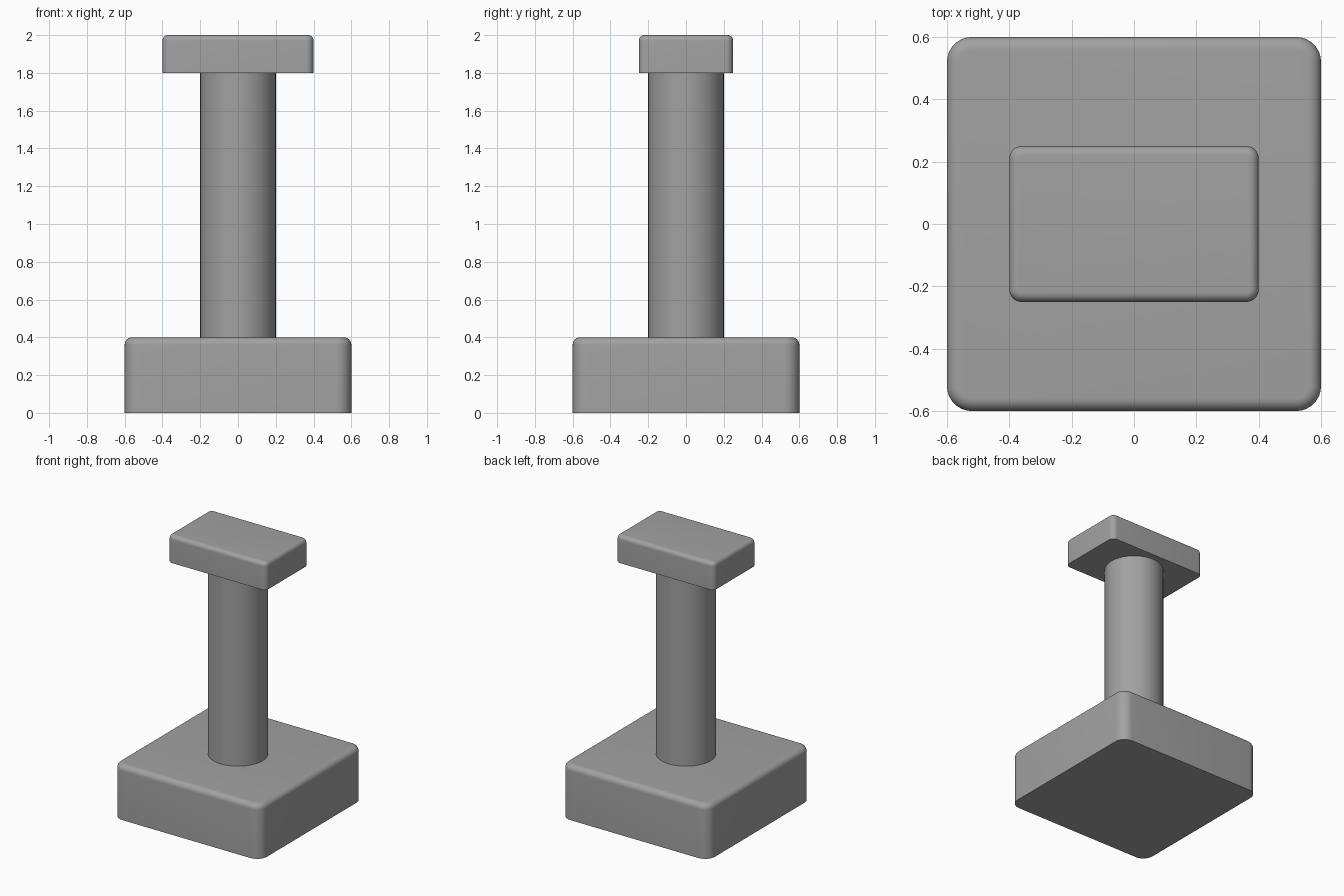
import bpy, bmesh, math

if "Cube" in bpy.data.objects:
    bpy.data.objects.remove(bpy.data.objects["Cube"])

grey = bpy.data.materials.new("plain grey")
grey.diffuse_color = (0.36, 0.36, 0.36, 1)
grey.use_nodes = True
grey.node_tree.nodes["Principled BSDF"].inputs["Base Color"].default_value = grey.diffuse_color


def finish(name, bm):
    bmesh.ops.remove_doubles(bm, verts=bm.verts, dist=1e-5)
    bmesh.ops.recalc_face_normals(bm, faces=bm.faces)
    mesh = bpy.data.meshes.new(name)
    bm.to_mesh(mesh)
    bm.free()
    mesh.materials.append(grey)
    obj = bpy.data.objects.new(name, mesh)
    bpy.context.collection.objects.link(obj)
    bpy.ops.object.select_all(action='DESELECT')
    obj.select_set(True)
    bpy.context.view_layer.objects.active = obj
    bpy.ops.object.shade_smooth_by_angle(angle=math.radians(30))
    return obj


def outline(hx, hy, r, inset, steps=8):
    """Rounded rectangle, shrunk evenly by inset."""
    pts = []
    for k, (sx, sy) in enumerate([(1, 1), (-1, 1), (-1, -1), (1, -1)]):
        for i in range(steps + 1):
            a = math.pi / 2 * (k + i / steps)
            pts.append((sx * (hx - r) + (r - inset) * math.cos(a),
                        sy * (hy - r) + (r - inset) * math.sin(a)))
    return pts


def rounded_slab(name, hx, hy, z0, z1, corner, fillet, steps=8):
    """Slab with round upright corners, a filleted top rim and a sharp bottom."""
    levels = [(0, z0)]
    for i in range(steps + 1):
        a = math.pi / 2 * i / steps
        levels.append((fillet * (1 - math.cos(a)), z1 - fillet * (1 - math.sin(a))))
    bm = bmesh.new()
    rings = [[bm.verts.new((x, y, z)) for x, y in outline(hx, hy, corner, d)]
             for d, z in levels]
    for low, high in zip(rings, rings[1:]):
        for i in range(len(low)):
            j = (i + 1) % len(low)
            bm.faces.new((low[i], low[j], high[j], high[i]))
    bm.faces.new(rings[0][::-1])
    bm.faces.new(rings[-1])
    return finish(name, bm)


# Square base and rectangular top plate
rounded_slab("base", 0.6, 0.6, 0.0, 0.4, 0.08, 0.04)
rounded_slab("top_plate", 0.4, 0.25, 1.8, 2.0, 0.04, 0.03)

# Round column between them
bm = bmesh.new()
bmesh.ops.create_cone(bm, cap_ends=False, segments=64, radius1=0.2, radius2=0.2, depth=1.4)
bmesh.ops.translate(bm, verts=bm.verts, vec=(0, 0, 1.1))
finish("column", bm)
